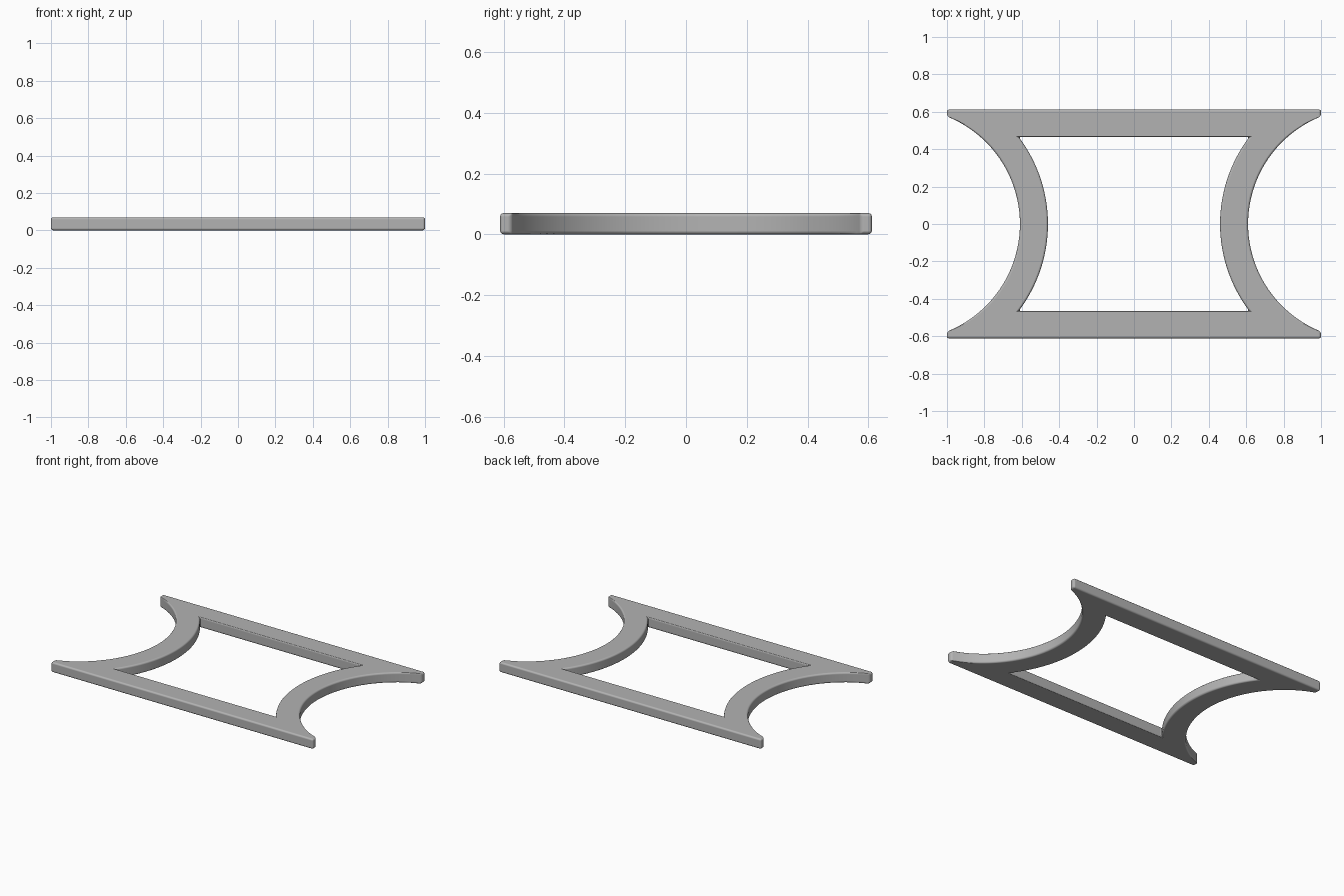
import bpy, bmesh
from math import asin, sin, cos, radians

cube = bpy.data.objects.get("Cube")
if cube:
    bpy.data.objects.remove(cube)

HALF_X, HALF_Y, HEIGHT = 1.0, 0.612, 0.07
CENTRE, R_OUT, R_IN = 1.229, 0.619, 0.769   # concentric side arcs
TIP_Y, RAIL_Y = 0.575, 0.465                # where each arc ends
STEPS = 44

grey = bpy.data.materials.new("Grey")
grey.use_nodes = True
colour = (0.45, 0.45, 0.45, 1)
grey.diffuse_color = colour
grey.node_tree.nodes["Principled BSDF"].inputs["Base Color"].default_value = colour

bm = bmesh.new()


def arc(side, radius, end_y):
    """Row of vertices along one curved edge, from -y to +y."""
    limit = asin(end_y / radius)
    angles = [limit * (2 * i / STEPS - 1) for i in range(STEPS + 1)]
    return [bm.verts.new((side * (CENTRE - radius * cos(a)), radius * sin(a), 0))
            for a in angles]


# Curved side bars
arcs = {}
for side in (-1, 1):
    outer, inner = arc(side, R_OUT, TIP_Y), arc(side, R_IN, RAIL_Y)
    arcs[side] = outer, inner
    for i in range(STEPS):
        bm.faces.new((outer[i], outer[i + 1], inner[i + 1], inner[i]))

# Straight front and back rails
for end, y in ((0, -HALF_Y), (-1, HALF_Y)):
    corners = [bm.verts.new((s * HALF_X, y, 0)) for s in (1, -1)]
    bm.faces.new(corners + [arcs[-1][0][end], arcs[-1][1][end],
                            arcs[1][1][end], arcs[1][0][end]])

# Thickness
result = bmesh.ops.extrude_face_region(bm, geom=bm.faces[:], use_keep_orig=True)
top = [v for v in result["geom"] if isinstance(v, bmesh.types.BMVert)]
bmesh.ops.translate(bm, verts=top, vec=(0, 0, HEIGHT))
bmesh.ops.recalc_face_normals(bm, faces=bm.faces[:])

mesh = bpy.data.meshes.new("frame")
bm.to_mesh(mesh)
bm.free()
frame = bpy.data.objects.new("frame", mesh)
bpy.context.collection.objects.link(frame)
mesh.materials.append(grey)

# Rounded edges
bevel = frame.modifiers.new("Rounded edges", "BEVEL")
bevel.width = 0.012
bevel.segments = 3
bevel.limit_method = "ANGLE"
bevel.angle_limit = radians(30)
bevel.harden_normals = True

bpy.ops.object.select_all(action="DESELECT")
frame.select_set(True)
bpy.context.view_layer.objects.active = frame
bpy.ops.object.shade_smooth_by_angle(angle=radians(40))
